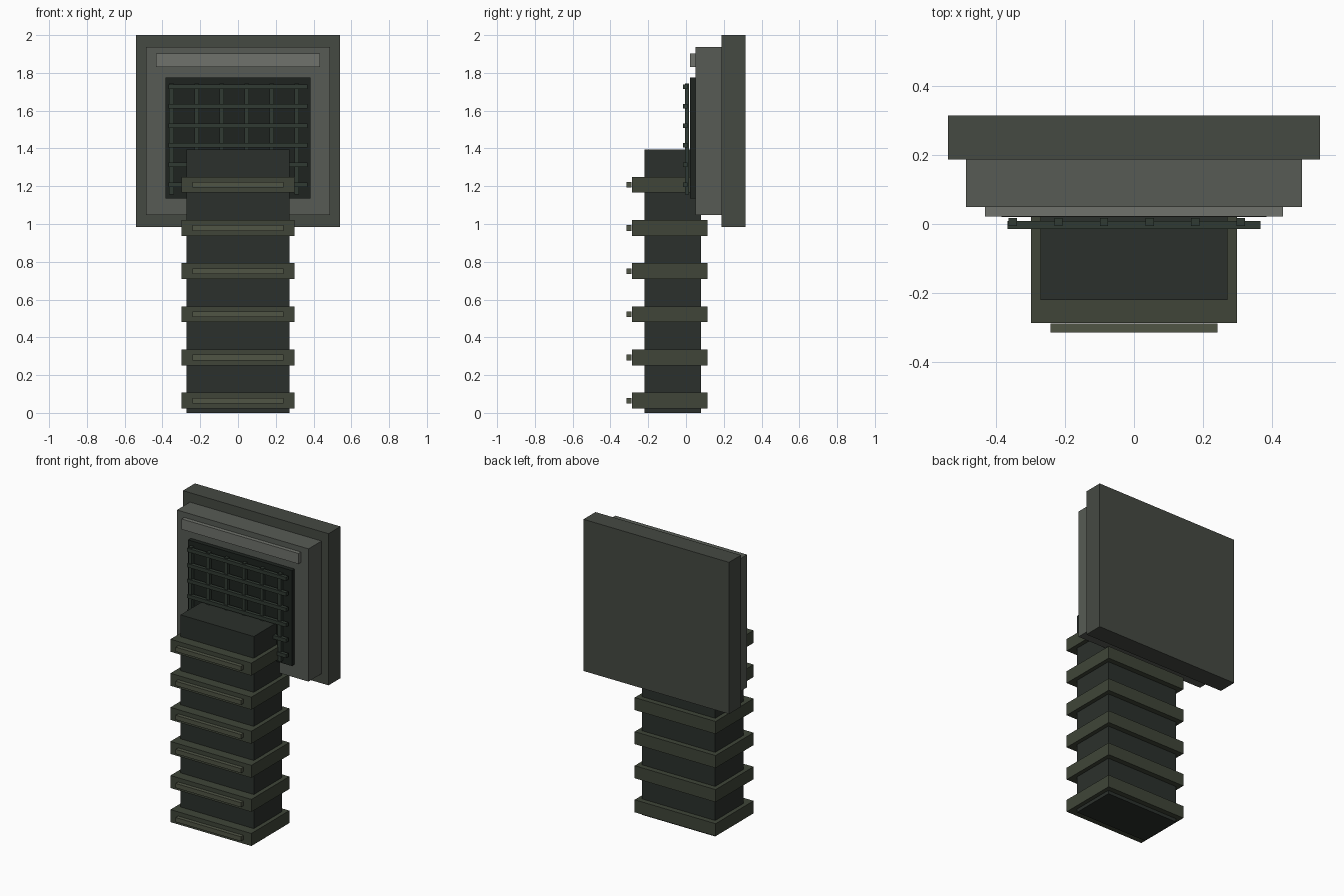
import bpy
import bmesh

if "Cube" in bpy.data.objects:
    bpy.data.objects.remove(bpy.data.objects["Cube"])


def material(name, rgb):
    m = bpy.data.materials.new(name)
    m.diffuse_color = (*rgb, 1)
    m.use_nodes = True
    m.node_tree.nodes["Principled BSDF"].inputs["Base Color"].default_value = m.diffuse_color
    return m


housing = material("housing", (0.060, 0.067, 0.055))
frame = material("frame", (0.095, 0.105, 0.090))
light = material("light_trim", (0.160, 0.170, 0.150))
panel = material("dark_panel", (0.013, 0.017, 0.014))
wire = material("grille", (0.030, 0.042, 0.032))
duct = material("duct", (0.024, 0.030, 0.025))
band = material("band", (0.050, 0.060, 0.040))
strip = material("strip", (0.080, 0.090, 0.060))


def box(name, x, y, z, mat):
    """Box from (min, max) ranges on each axis."""
    mesh = bpy.data.meshes.new(name)
    bm = bmesh.new()
    bmesh.ops.create_cube(bm, size=1)
    for v in bm.verts:
        for i, (lo, hi) in enumerate((x, y, z)):
            v.co[i] = hi if v.co[i] > 0 else lo
    bm.to_mesh(mesh)
    bm.free()
    mesh.materials.append(mat)
    obj = bpy.data.objects.new(name, mesh)
    bpy.context.collection.objects.link(obj)
    return obj


def span(center, half):
    return (center - half, center + half)


# Vent head: stepped plates, top trim and dark opening
box("back_plate", span(0, 0.54), (0.188, 0.315), (0.983, 2.0), housing)
box("front_frame", span(0, 0.488), (0.05, 0.188), (1.047, 1.937), frame)
box("top_trim", span(0, 0.433), (0.022, 0.049), (1.832, 1.902), light)
box("vent_panel", span(0, 0.385), (0.021, 0.052), (1.135, 1.775), panel)

# Grille of crossed bars
for i in range(6):
    box(f"grille_upright_{i + 1}", span(-0.352 + i * 0.1325, 0.012),
        (-0.006, 0.017), (1.157, 1.745), wire)
    box(f"grille_crossbar_{i + 1}", span(0, 0.367),
        (-0.015, 0.009), span(1.209 + i * 0.1035, 0.012), wire)

# Duct column with evenly spaced bands and front strips
box("duct_column", span(0, 0.272), (-0.221, 0.079), (0, 1.395), duct)
for i in range(6):
    z = 0.065 + i * 0.2285
    box(f"duct_band_{i + 1}", span(0, 0.30), (-0.287, 0.115), span(z, 0.042), band)
    box(f"band_strip_{i + 1}", span(0, 0.242), (-0.315, -0.289), span(z, 0.015), strip)
